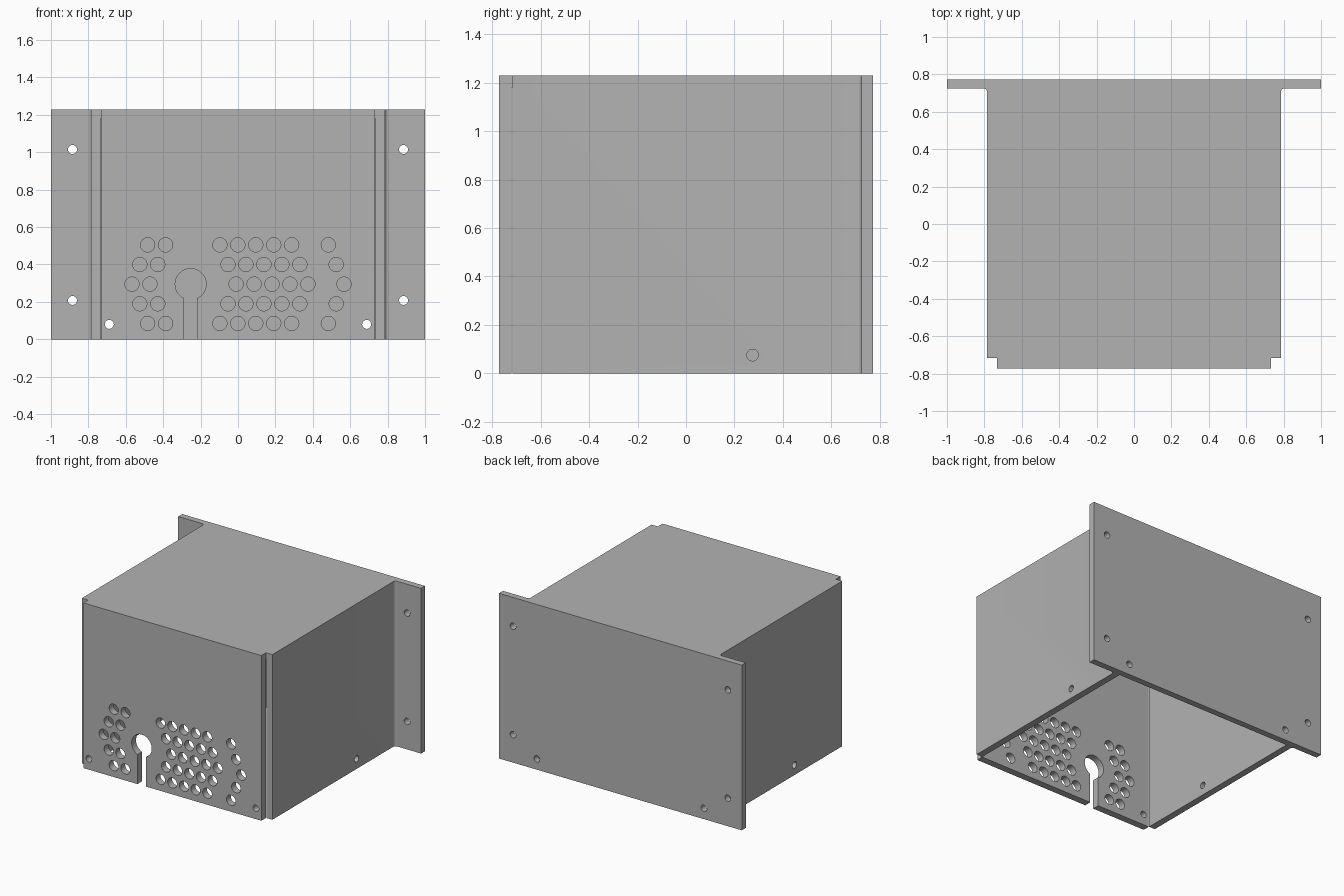
import bpy, bmesh, math
from mathutils import Matrix, Vector

old = bpy.data.objects.get("Cube")
if old:
    bpy.data.objects.remove(old, do_unlink=True)

grey = bpy.data.materials.new("sheet metal grey")
grey.use_nodes = True
COLOUR = (0.45, 0.45, 0.45, 1)
grey.diffuse_color = COLOUR
grey.node_tree.nodes["Principled BSDF"].inputs["Base Color"].default_value = COLOUR

HEIGHT, DEPTH, SHEET = 1.23, 0.772, 0.05
WALL = 0.785            # outer half width of the side walls
INNER = WALL - SHEET
PLATE_Y = DEPTH - 0.047  # front face of the mounting plate


def make_object(name, bm):
    bmesh.ops.recalc_face_normals(bm, faces=bm.faces)
    mesh = bpy.data.meshes.new(name)
    bm.to_mesh(mesh)
    bm.free()
    mesh.materials.append(grey)
    obj = bpy.data.objects.new(name, mesh)
    bpy.context.collection.objects.link(obj)
    return obj


def add_box(bm, low, high):
    low, high = Vector(low), Vector(high)
    bmesh.ops.create_cube(bm, size=1, matrix=Matrix.Translation((low + high) / 2)
                          @ Matrix.Diagonal((*(high - low), 1)))


def add_drill(bm, centre, radius, axis="Y", length=0.2):
    turn = Matrix.Rotation(math.pi / 2, 4, "X" if axis == "Y" else "Y")
    bmesh.ops.create_cone(bm, cap_ends=True, segments=32, radius1=radius, radius2=radius,
                          depth=length, matrix=Matrix.Translation(centre) @ turn)


def cut(obj, bm):
    """Subtract the given solid from the object and throw the solid away."""
    cutter = make_object("cutter", bm)
    cutter.hide_render = True
    mod = obj.modifiers.new("cut", "BOOLEAN")
    mod.operation, mod.solver, mod.object = "DIFFERENCE", "EXACT", cutter
    bpy.context.view_layer.objects.active = obj
    bpy.ops.object.modifier_apply(modifier=mod.name)
    bpy.data.objects.remove(cutter, do_unlink=True)


# Housing: plan outline with notched front corners and filleted roots at the plate
fillet = 0.02
half = [(INNER - 0.002, -DEPTH), (INNER - 0.002, -0.717), (WALL, -0.717)]
for i in range(7):
    a = math.pi - i * math.pi / 12
    half.append((WALL + fillet + fillet * math.cos(a),
                 PLATE_Y - fillet + fillet * math.sin(a)))
outline = half + [(-x, y) for x, y in reversed(half)]
bm = bmesh.new()
face = bm.faces.new([bm.verts.new((x, y, 0)) for x, y in outline])
top = bmesh.ops.extrude_face_region(bm, geom=[face])
bmesh.ops.translate(bm, vec=(0, 0, HEIGHT),
                    verts=[v for v in top["geom"] if isinstance(v, bmesh.types.BMVert)])
housing = make_object("housing", bm)

# Open underside and hollow interior, leaving thin corner slits
bm = bmesh.new()
add_box(bm, (-INNER, -0.72, -0.2), (INNER, PLATE_Y + 0.1, HEIGHT - SHEET))
cut(housing, bm)

# Ventilation holes, fixing holes and side holes
bm = bmesh.new()
front_y = -0.745
pitch = 0.096
for row in range(5):
    z = 0.085 + 0.105 * row
    step = 2 - abs(row - 2)
    left = -0.483 - 0.042 * step
    middle = -0.097 + 0.0435 * step
    xs = [left, left + pitch, -left] + [middle + pitch * k for k in range(5)]
    for x in xs:
        add_drill(bm, (x, front_y, z), 0.038)
for side in (-1, 1):
    add_drill(bm, (side * 0.688, front_y, 0.08), 0.024)
add_drill(bm, (WALL, 0.275, 0.075), 0.024, "X")
add_drill(bm, (-WALL, -0.155, 0.075), 0.024, "X")
cut(housing, bm)

# Keyhole cable opening
bm = bmesh.new()
add_drill(bm, (-0.253, front_y, 0.295), 0.083)
cut(housing, bm)
bm = bmesh.new()
add_box(bm, (-0.288, front_y - 0.1, -0.1), (-0.218, front_y + 0.1, 0.25))
cut(housing, bm)

# Mounting plate with its fixing holes
bm = bmesh.new()
add_box(bm, (-1, PLATE_Y, 0), (1, DEPTH, HEIGHT))
plate = make_object("mounting_plate", bm)
bm = bmesh.new()
for side in (-1, 1):
    for x, z in ((0.885, 0.208), (0.885, 1.015), (0.688, 0.08)):
        add_drill(bm, (side * x, PLATE_Y, z), 0.024)
cut(plate, bm)

# Smooth the hole walls and fillets, keep the folded edges sharp
for obj in (housing, plate):
    bpy.ops.object.select_all(action="DESELECT")
    obj.select_set(True)
    bpy.context.view_layer.objects.active = obj
    bpy.ops.object.shade_smooth_by_angle(angle=math.radians(30))
